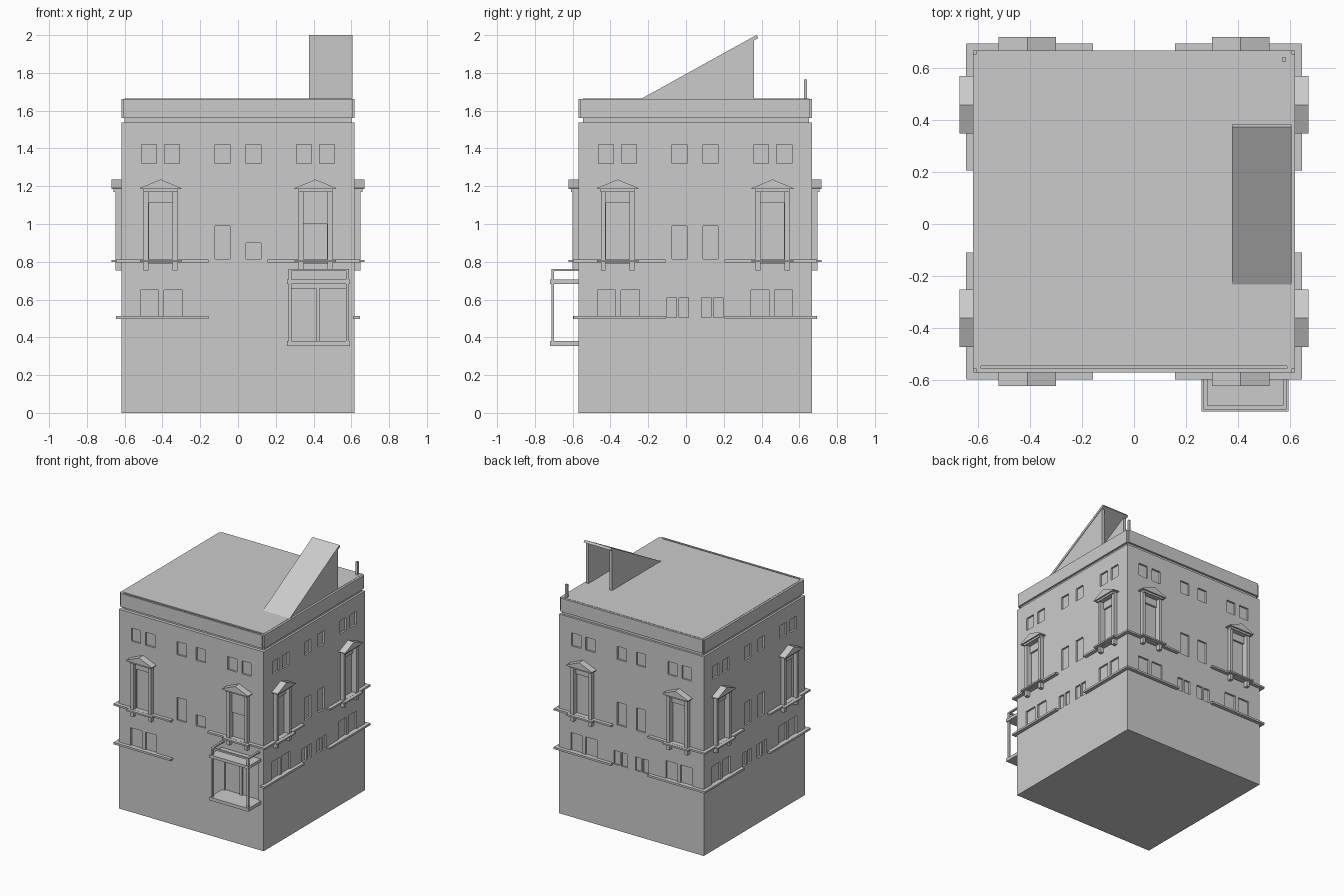
import bpy, bmesh
from math import pi
from mathutils import Matrix, Vector

cube = bpy.data.objects.get("Cube")
if cube:
    bpy.data.objects.remove(cube, do_unlink=True)

stone = bpy.data.materials.new("grey_stone")
stone.use_nodes = True
GREY = (0.6, 0.6, 0.6, 1)
stone.diffuse_color = GREY
stone.node_tree.nodes["Principled BSDF"].inputs["Base Color"].default_value = GREY

HALF = 0.618      # half width of the square block
MID_Y = 0.048     # block centre
OUT = -HALF       # wall plane in each side's own frame


def add_box(bm, x, y, z):
    size = Vector((x[1] - x[0], y[1] - y[0], z[1] - z[0]))
    mid = Vector((sum(x), sum(y), sum(z))) / 2
    bmesh.ops.create_cube(bm, size=1, matrix=Matrix.LocRotScale(mid, None, size))


def add_prism(bm, points, shift):
    """Extrude a flat outline along a vector."""
    face = bm.faces.new([bm.verts.new(p) for p in points])
    new = bmesh.ops.extrude_face_region(bm, geom=[face])["geom"]
    bmesh.ops.translate(bm, vec=shift, verts=[v for v in new if isinstance(v, bmesh.types.BMVert)])


def finish(name, bm, matrix=None):
    bmesh.ops.recalc_face_normals(bm, faces=bm.faces[:])
    if matrix:
        bm.transform(matrix)
    mesh = bpy.data.meshes.new(name)
    bm.to_mesh(mesh)
    bm.free()
    mesh.materials.append(stone)
    obj = bpy.data.objects.new(name, mesh)
    bpy.context.collection.objects.link(obj)
    return obj


def boxes(name, items, matrix=None):
    bm = bmesh.new()
    for item in items:
        add_box(bm, *item)
    return finish(name, bm, matrix)


def pair(inner, outer):
    """A span and its mirror image."""
    return [(-outer, -inner), (inner, outer)]


# Main block
CENTRE = Matrix.Translation((0, MID_Y, 0))
body = boxes("main_block", [((-HALF, HALF), (-HALF, HALF), (0, 1.537))], CENTRE)

# Four sides, all sharing one frame: x along the wall, -y outward
cuts = bmesh.new()
for k, side in enumerate(("front", "left_side", "back", "right_side")):
    turn = CENTRE @ Matrix.Rotation(k * pi / 2, 4, "Z")
    is_front = k == 0

    # Recessed windows
    openings = []
    for inner, outer in ((0.042, 0.121), (0.311, 0.39), (0.432, 0.512)):
        openings += [(s, (1.32, 1.42)) for s in pair(inner, outer)]
    left, right = pair(0.042, 0.121)
    openings += [(left, (0.815, 0.99)), (right, (0.815, 0.9 if is_front else 0.99))]
    left, right = pair(0.347, 0.472)
    openings += [(left, (0.79, 1.114)), (right, (0.79, 1.0 if is_front else 1.114))]
    for inner, outer in ((0.295, 0.392), (0.42, 0.517)):
        spans = pair(inner, outer)
        openings += [(s, (0.505, 0.65)) for s in (spans[:1] if is_front else spans)]
    if is_front:
        openings += [((0.283, 0.412), (0.38, 0.658)), ((0.432, 0.573), (0.38, 0.658))]
    else:
        for inner, outer in ((0.034, 0.084), (0.097, 0.148)):
            openings += [(s, (0.505, 0.61)) for s in pair(inner, outer)]
    cutter = bmesh.new()
    for span, height in openings:
        add_box(cutter, span, (OUT - 0.05, OUT + 0.014), height)
    cutter.transform(turn)
    temp = bpy.data.meshes.new("cut")
    cutter.to_mesh(temp)
    cutter.free()
    cuts.from_mesh(temp)
    bpy.data.meshes.remove(temp)

    # Ledges wrapping toward the corners
    ledges = [(s, (OUT - 0.027, OUT + 0.01), (0.797, 0.811)) for s in pair(0.157, HALF + 0.026)]
    low = pair(0.157, HALF + 0.026)
    ledges += [(s, (OUT - 0.027, OUT + 0.01), (0.498, 0.513)) for s in (low[:1] if is_front else low)]
    boxes(side + "_ledges", ledges, turn)

    # Columned surrounds with pediments
    for tag, cx in (("a", -0.41), ("b", 0.41)):
        bm = bmesh.new()
        for inner, outer in pair(0.064, 0.089):
            add_box(bm, (cx + inner, cx + outer), (OUT - 0.03, OUT + 0.005), (0.755, 1.175))
        add_box(bm, (cx - 0.11, cx + 0.11), (OUT - 0.052, OUT + 0.005), (0.798, 0.81))
        add_box(bm, (cx - 0.09, cx + 0.09), (OUT - 0.04, OUT + 0.005), (1.17, 1.186))
        front = OUT - 0.052
        outline = [(cx - 0.11, front, 1.184), (cx + 0.11, front, 1.184),
                   (cx + 0.11, front, 1.19), (cx, front, 1.236), (cx - 0.11, front, 1.19)]
        add_prism(bm, outline, (0, 0.057, 0))
        finish(f"{side}_pedimented_surround_{tag}", bm, turn)

    # Cornice board, the front one standing off the roof
    deep = 0.014 if is_front else 0.03
    boxes(side + "_cornice", [((-HALF + 0.012, HALF - 0.012), (OUT, OUT + deep), (1.56, 1.663))], turn)

# Carve the windows out of the block
carver = finish("window_cutter", cuts)
carver.hide_render = True
mod = body.modifiers.new("windows", "BOOLEAN")
mod.operation = "DIFFERENCE"
mod.solver = "EXACT"
mod.object = carver
depsgraph = bpy.context.evaluated_depsgraph_get()
carved = bpy.data.meshes.new_from_object(body.evaluated_get(depsgraph))
body.modifiers.clear()
body.data = carved
bpy.data.objects.remove(carver, do_unlink=True)

# Recessed frieze and flat roof
boxes("frieze_and_roof", [((-0.602, 0.602), (-0.545, 0.65), (1.53, 1.665))])

# Balcony bay: floor, canopy slab, posts and railing
X0, X1, Y0, Y1 = 0.26, 0.594, -0.72, -0.565
bay = [((X0, X1), (Y0, Y1), (0.355, 0.38)), ((X0, X1), (Y0, Y1), (0.683, 0.706))]
for span in ((X0 + 0.007, X0 + 0.022), (X1 - 0.022, X1 - 0.007)):
    bay.append((span, (Y0 + 0.007, Y0 + 0.022), (0.375, 0.755)))
    bay.append((span, (Y0 + 0.007, Y1), (0.75, 0.762)))
bay.append(((X0 + 0.007, X1 - 0.007), (Y0 + 0.007, Y0 + 0.022), (0.75, 0.762)))
boxes("balcony_bay", bay)

# Sloping roof hatch: plate on two triangular walls, open at the back
bm = bmesh.new()
plate = [(0.376, -0.235, 1.664), (0.376, 0.372, 2.0), (0.376, 0.382, 1.984), (0.376, -0.195, 1.664)]
add_prism(bm, plate, (0.23, 0, 0))
finish("hatch_slope", bm)
for name, x in (("hatch_wall_left", 0.58), ("hatch_wall_right", 0.378)):
    bm = bmesh.new()
    add_prism(bm, [(x, -0.2, 1.662), (x, 0.36, 1.662), (x, 0.36, 1.974)], (0.022, 0, 0))
    finish(name, bm)

# Small roof pipe
boxes("roof_pipe", [((0.568, 0.584), (0.624, 0.64), (1.66, 1.765))])
